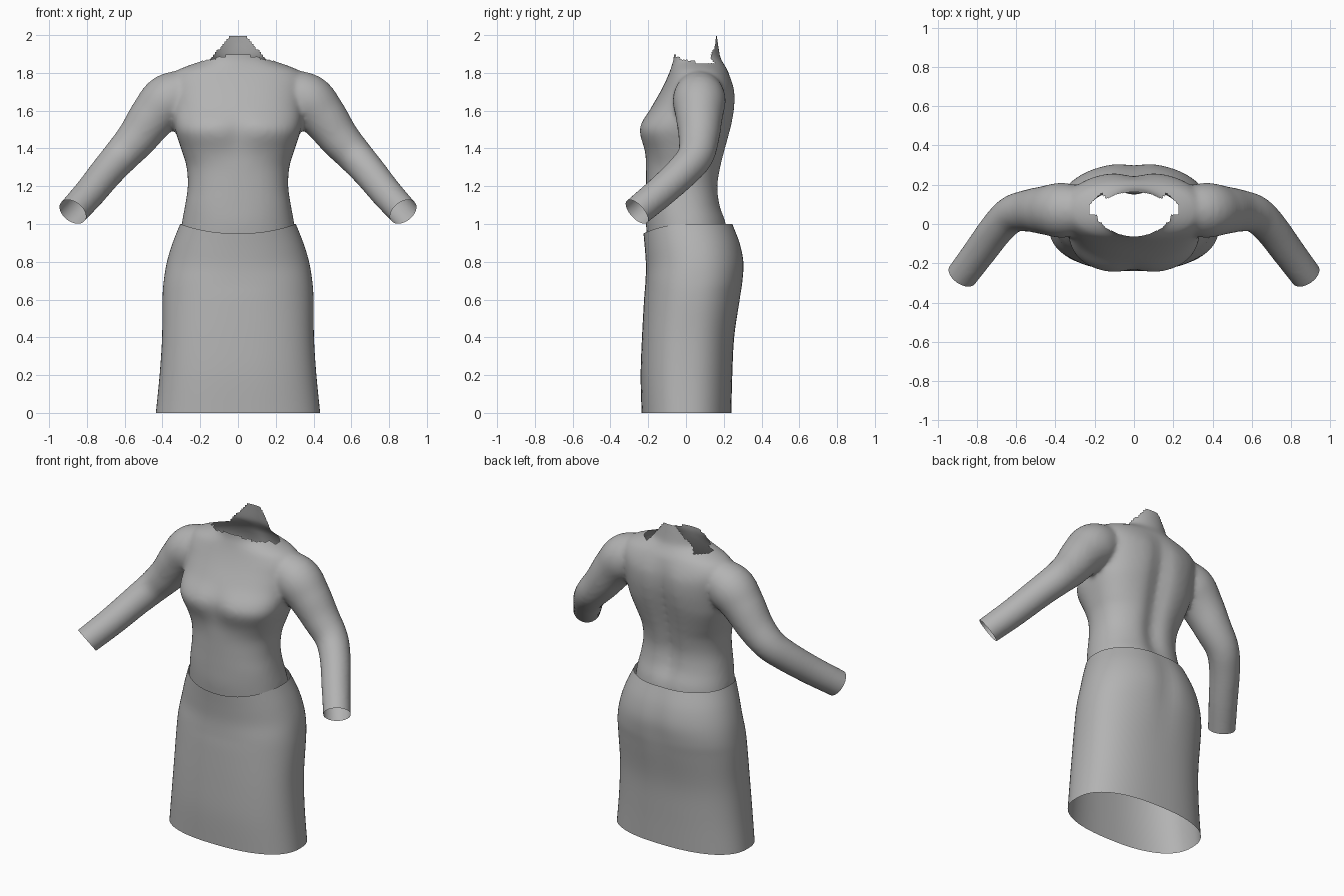
import bpy, bmesh, math
from mathutils import Vector

cube = bpy.data.objects.get("Cube")
if cube:
    bpy.data.objects.remove(cube, do_unlink=True)

SIDES = 72
fabric = bpy.data.materials.new("grey fabric")
fabric.use_nodes = True
GREY = (0.45, 0.45, 0.45, 1)
fabric.diffuse_color = GREY
fabric.node_tree.nodes["Principled BSDF"].inputs["Base Color"].default_value = GREY


def spline(rows, steps):
    """Catmull-Rom interpolation through rows of equal length."""
    out = []
    for i in range(len(rows) - 1):
        a, b, c, d = (rows[min(max(i + k, 0), len(rows) - 1)] for k in (-1, 0, 1, 2))
        for s in range(steps):
            t = s / steps
            out.append([q + 0.5 * t * (r - p + t * (2*p - 5*q + 4*r - s4 + t * (3*(q - r) + s4 - p)))
                        for p, q, r, s4 in zip(a, b, c, d)])
    return out + [list(rows[-1])]


def loft(bm, rings, capped):
    loops = [[bm.verts.new(p) for p in ring] for ring in rings]
    for a, b in zip(loops, loops[1:]):
        for i in range(len(a)):
            j = (i + 1) % len(a)
            bm.faces.new((a[i], a[j], b[j], b[i]))
    if capped:
        bm.faces.new(loops[0][::-1])
        bm.faces.new(loops[-1])


def section(z, width, front, back, power, groove_front, groove_back):
    """Rounded cross-section with a soft groove down the middle of each side."""
    mid, ring = (front + back) / 2, []
    for i in range(SIDES):
        t = 2 * math.pi * i / SIDES
        c, s = math.cos(t), math.sin(t)
        x = width * math.copysign(abs(c) ** (2 / power), c)
        y = mid + (back - front) / 2 * math.copysign(abs(s) ** (2 / power), s)
        dip = math.exp(-(x / 0.065) ** 2)
        y += dip * (groove_front if s < 0 else -groove_back) * abs(s)
        ring.append(Vector((x, y, z)))
    return ring


def finish(name, bm):
    bmesh.ops.recalc_face_normals(bm, faces=bm.faces[:])
    mesh = bpy.data.meshes.new(name)
    bm.to_mesh(mesh)
    bm.free()
    mesh.materials.append(fabric)
    mesh.shade_smooth()
    obj = bpy.data.objects.new(name, mesh)
    bpy.context.collection.objects.link(obj)
    return obj


# Torso: height, half width, front, back, squareness, front groove, back groove
torso = [
    (0.88, 0.31, -0.20, 0.23, 2.2, 0, 0.01),
    (1.0, 0.298, -0.212, 0.22, 2.2, 0, 0.015),
    (1.1, 0.28, -0.213, 0.188, 2.3, 0, 0.025),
    (1.2, 0.266, -0.212, 0.178, 2.3, 0, 0.03),
    (1.3, 0.272, -0.212, 0.193, 2.3, 0, 0.03),
    (1.38, 0.295, -0.22, 0.21, 2.5, 0.005, 0.03),
    (1.48, 0.328, -0.25, 0.235, 2.7, 0.02, 0.03),
    (1.54, 0.34, -0.238, 0.25, 2.6, 0.015, 0.03),
    (1.62, 0.345, -0.182, 0.262, 2.5, 0, 0.025),
    (1.7, 0.355, -0.136, 0.262, 2.4, 0, 0.02),
    (1.76, 0.36, -0.106, 0.245, 2.3, 0, 0.01),
    (1.81, 0.325, -0.085, 0.222, 2.2, 0, 0),
    (1.84, 0.26, -0.075, 0.205, 2, 0, 0),
    (1.865, 0.19, -0.068, 0.19, 2, 0, 0),
    (1.9, 0.162, -0.064, 0.178, 2, 0, 0),
    (2.06, 0.15, -0.06, 0.155, 2, 0, 0),
]
body = bmesh.new()
loft(body, [section(*row) for row in spline(torso, 5)], True)

# Sleeves: centre line and radius, bending forward at the elbow
sleeve = [
    (0.22, 0.07, 1.71, 0.11),
    (0.36, 0.07, 1.66, 0.14),
    (0.45, 0.07, 1.57, 0.125),
    (0.535, 0.068, 1.455, 0.108),
    (0.62, 0.05, 1.36, 0.096),
    (0.695, -0.02, 1.275, 0.089),
    (0.785, -0.14, 1.165, 0.084),
    (0.875, -0.26, 1.065, 0.08),
    (0.92, -0.32, 1.015, 0.08),
]
path = spline(sleeve, 5)
for side in (1, -1):
    rings = []
    for i, (x, y, z, r) in enumerate(path):
        a, b = path[max(i - 1, 0)], path[min(i + 1, len(path) - 1)]
        turn = (Vector(b[:3]) - Vector(a[:3])).to_track_quat("Z", "Y")
        ring = []
        for k in range(32):
            t = 2 * math.pi * k / 32
            p = Vector((x, y, z)) + turn @ Vector((r * math.cos(t), r * math.sin(t), 0))
            ring.append(Vector((side * p.x, p.y, p.z)))
        rings.append(ring)
    loft(body, rings, True)

# Fuse torso and sleeves into one smooth skin
top = finish("dress_top", body)
remesh = top.modifiers.new("fuse", "REMESH")
remesh.mode = "VOXEL"
remesh.voxel_size = 0.014
soften = top.modifiers.new("soften", "SMOOTH")
soften.factor = 0.5
soften.iterations = 7
skin = bpy.data.meshes.new_from_object(top.evaluated_get(bpy.context.evaluated_depsgraph_get()))
top.modifiers.clear()

bm = bmesh.new()
bm.from_mesh(skin)


def cut(point, normal, keep):
    """Trim everything beyond a plane, within the faces that keep selects."""
    faces = [f for f in bm.faces if keep(f.calc_center_median())]
    geom = set(faces)
    for f in faces:
        geom.update(f.verts, f.edges)
    bmesh.ops.bisect_plane(bm, geom=list(geom), plane_co=point, plane_no=normal, clear_outer=True)


# Open the cuffs and the waist
for side in (1, -1):
    cut((side * 0.875, -0.26, 1.065), (side * 0.46, -0.66, -0.6), lambda c: c.x * side > 0.7)
cut((0, 0, 0.92), (0, 0, -1), lambda c: c.z < 1.0 and abs(c.x) < 0.5)


# Ragged neckline, low at the sides and high at the nape
def neckline(p):
    if p.y < 0.05:
        return 1.867 + 0.035 * ((0.05 - p.y) / 0.11) ** 2
    return min(2.0, 2.0 - 1.25 * (abs(p.x) - 0.05))


bmesh.ops.delete(bm, geom=[f for f in bm.faces if f.calc_center_median().z > 1.85
                           and any(v.co.z > neckline(v.co) for v in f.verts)], context="FACES")
bm.to_mesh(top.data)
bm.free()
bpy.data.meshes.remove(skin)
top.data.shade_smooth()

# Skirt: same columns as the torso
skirt = [
    (0, 0.435, -0.235, 0.24, 2.4, 0, 0),
    (0.2, 0.415, -0.24, 0.245, 2.4, 0, 0),
    (0.4, 0.402, -0.233, 0.255, 2.4, 0, 0),
    (0.6, 0.4, -0.222, 0.288, 2.3, 0, 0.005),
    (0.7, 0.393, -0.215, 0.304, 2.3, 0, 0.01),
    (0.8, 0.376, -0.212, 0.31, 2.2, 0, 0.012),
    (0.9, 0.346, -0.217, 0.29, 2.2, 0, 0.01),
    (1.0, 0.306, -0.225, 0.25, 2.2, 0, 0.005),
]
rings = [section(*row) for row in spline(skirt, 5)]
for ring in rings:
    for i, p in enumerate(ring):
        front = max(0, -math.sin(2 * math.pi * i / SIDES))
        p.z -= 0.05 * front ** 2 * max(0, p.z - 0.6) / 0.4   # waistline dips at the front
bm = bmesh.new()
loft(bm, rings, False)
finish("skirt", bm)
